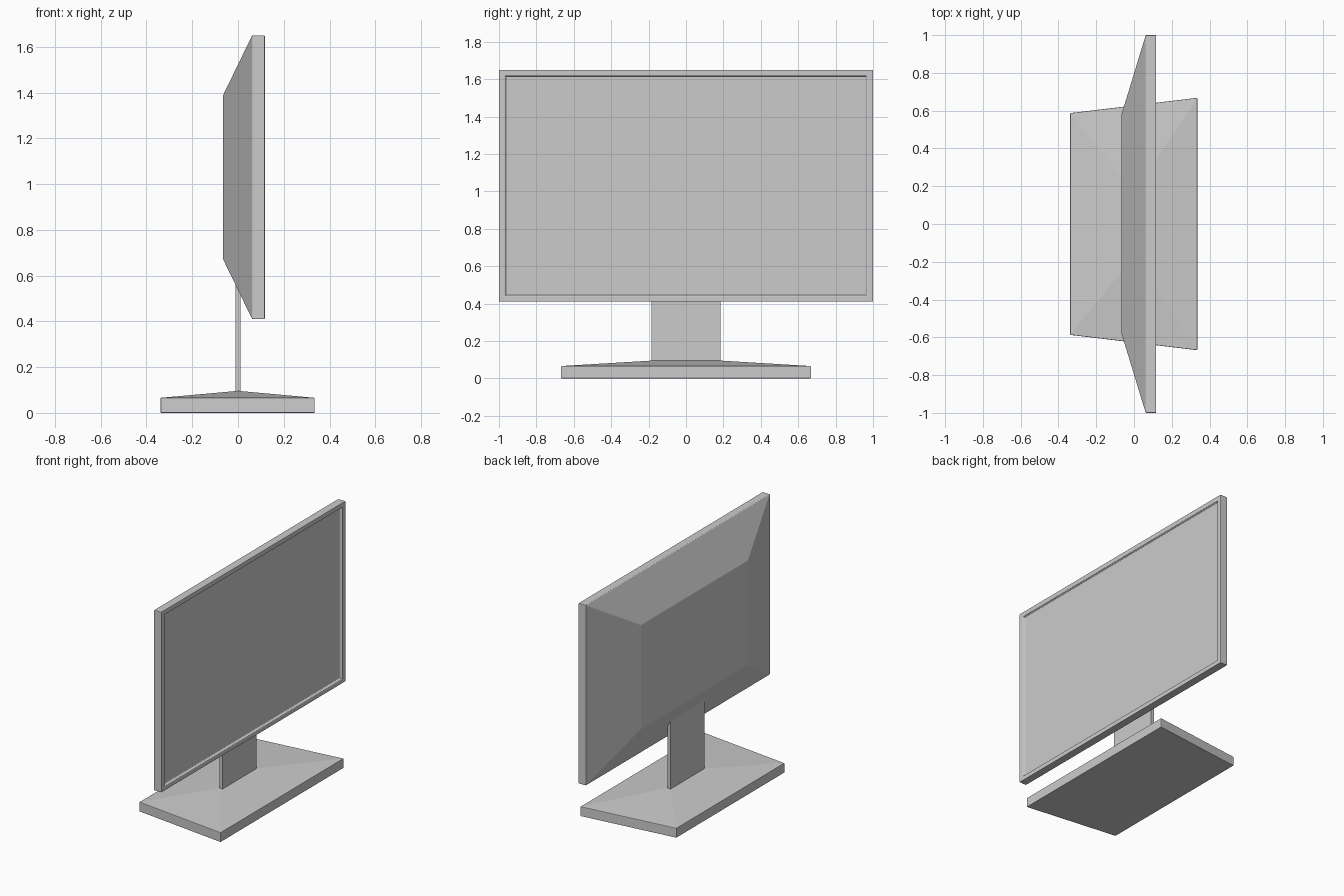
import bpy
import bmesh
from mathutils import Vector

default = bpy.data.objects.get("Cube")
if default:
    bpy.data.objects.remove(default, do_unlink=True)

grey = bpy.data.materials.new("plain_grey")
grey.use_nodes = True
COLOUR = (0.6, 0.6, 0.6, 1)
grey.diffuse_color = COLOUR
grey.node_tree.nodes["Principled BSDF"].inputs["Base Color"].default_value = COLOUR


def loft(name, rings, bevel=0):
    """Join four-cornered rings into a closed solid."""
    bm = bmesh.new()
    loops = [[bm.verts.new(Vector(p)) for p in ring] for ring in rings]
    for a, b in zip(loops, loops[1:]):
        for i in range(4):
            j = (i + 1) % 4
            bm.faces.new((a[i], a[j], b[j], b[i]))
    bm.faces.new(loops[0])
    bm.faces.new(loops[-1])
    bmesh.ops.recalc_face_normals(bm, faces=bm.faces)
    mesh = bpy.data.meshes.new(name)
    bm.to_mesh(mesh)
    bm.free()
    mesh.materials.append(grey)
    obj = bpy.data.objects.new(name, mesh)
    bpy.context.collection.objects.link(obj)
    if bevel:
        mod = obj.modifiers.new("soft_edges", "BEVEL")
        mod.width = bevel
        mod.segments = 2
        mod.limit_method = "ANGLE"
        mod.angle_limit = 0.4
    return obj


def upright(x, half_y, half_z, mid=1.03):
    return [(x, sy * half_y, mid + sz * half_z)
            for sy, sz in ((-1, -1), (1, -1), (1, 1), (-1, 1))]


def level(z, back_x, back_y, front_x, front_y):
    return [(back_x, -back_y, z), (front_x, -front_y, z),
            (front_x, front_y, z), (back_x, back_y, z)]


# Monitor: tapered back, slim rim and recessed display in one shell
loft("monitor_housing", [
    upright(-0.066, 0.58, 0.357),
    upright(0.062, 1.0, 0.62),
    upright(0.117, 1.0, 0.62),
    upright(0.117, 0.966, 0.589),
    upright(0.103, 0.961, 0.584),
], bevel=0.003)

# Neck plate runs up into the housing
loft("neck", [level(z, -0.012, 0.185, 0.012, 0.185) for z in (0.08, 0.85)])

# Foot: flared slab with a shallow pitched top rising to the neck
loft("foot", [
    level(0, -0.338, 0.587, 0.335, 0.668),
    level(0.066, -0.338, 0.587, 0.335, 0.668),
    level(0.095, -0.014, 0.188, 0.014, 0.188),
], bevel=0.003)
